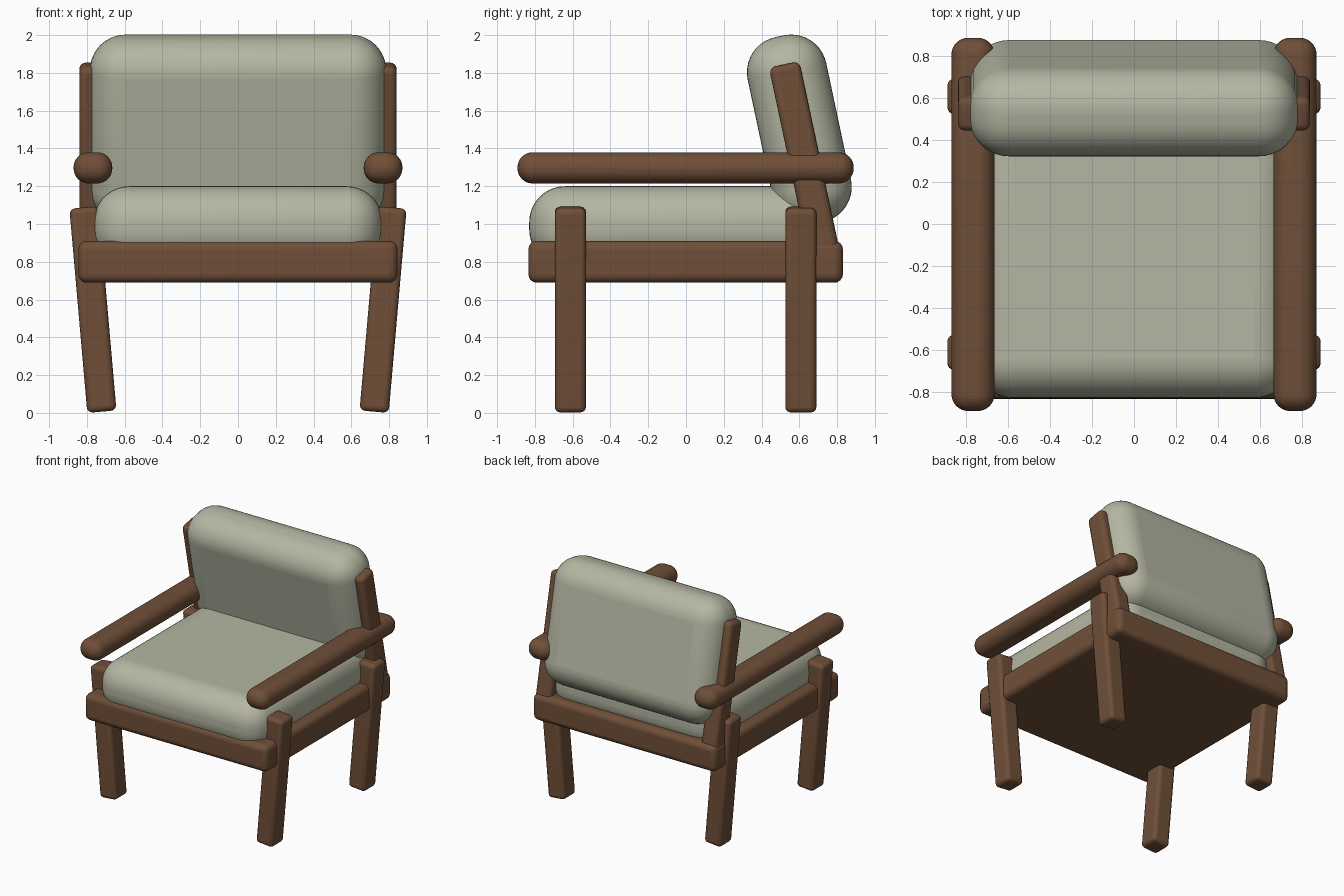
import bpy
import math

if "Cube" in bpy.data.objects:
    bpy.data.objects.remove(bpy.data.objects["Cube"])


def material(name, color):
    m = bpy.data.materials.new(name)
    m.diffuse_color = color
    m.use_nodes = True
    m.node_tree.nodes["Principled BSDF"].inputs["Base Color"].default_value = m.diffuse_color
    return m


WOOD = material("wood", (0.16, 0.078, 0.04, 1))
FABRIC = material("fabric", (0.46, 0.47, 0.36, 1))


def rounded_box(name, center, size, radius, segments, mat, rot=(0, 0, 0)):
    """Box with rounded edges; rot is given in degrees."""
    bpy.ops.mesh.primitive_cube_add(size=1, location=center)
    ob = bpy.context.object
    ob.name = name
    ob.scale = size
    bpy.ops.object.transform_apply(location=False, rotation=False, scale=True)
    ob.rotation_euler = [math.radians(a) for a in rot]
    bevel = ob.modifiers.new("rounding", 'BEVEL')
    bevel.width = radius
    bevel.segments = segments
    ob.data.materials.append(mat)
    bpy.ops.object.shade_smooth_by_angle(angle=math.radians(40))
    return ob


LEAN = 12   # tilt of the back
SPLAY = 5   # tilt of the legs

# Seat frame
rounded_box("seat_frame", (0, -0.002, 0.80), (1.69, 1.665, 0.222), 0.045, 4, WOOD)

# Cushions
rounded_box("seat_cushion", (0, -0.03, 0.99), (1.53, 1.60, 0.42), 0.19, 10, FABRIC)
rounded_box("back_cushion", (0, 0.60, 1.50), (1.57, 0.425, 1.01), 0.19, 10, FABRIC,
            (LEAN, 0, 0))

# Parts repeated on both sides
for side, s in (("right", 1), ("left", -1)):
    rounded_box(f"{side}_armrest", (s * 0.768, -0.002, 1.297), (0.205, 1.78, 0.165),
                0.08, 8, WOOD)
    rounded_box(f"{side}_back_post", (s * 0.767, 0.634, 1.307), (0.146, 0.165, 1.10),
                0.035, 4, WOOD, (LEAN, 0, 0))
    for place, y in (("front", -0.612), ("back", 0.608)):
        rounded_box(f"{side}_{place}_leg", (s * 0.768, y, 0.547), (0.155, 0.165, 1.085),
                    0.03, 4, WOOD, (0, s * SPLAY, 0))
